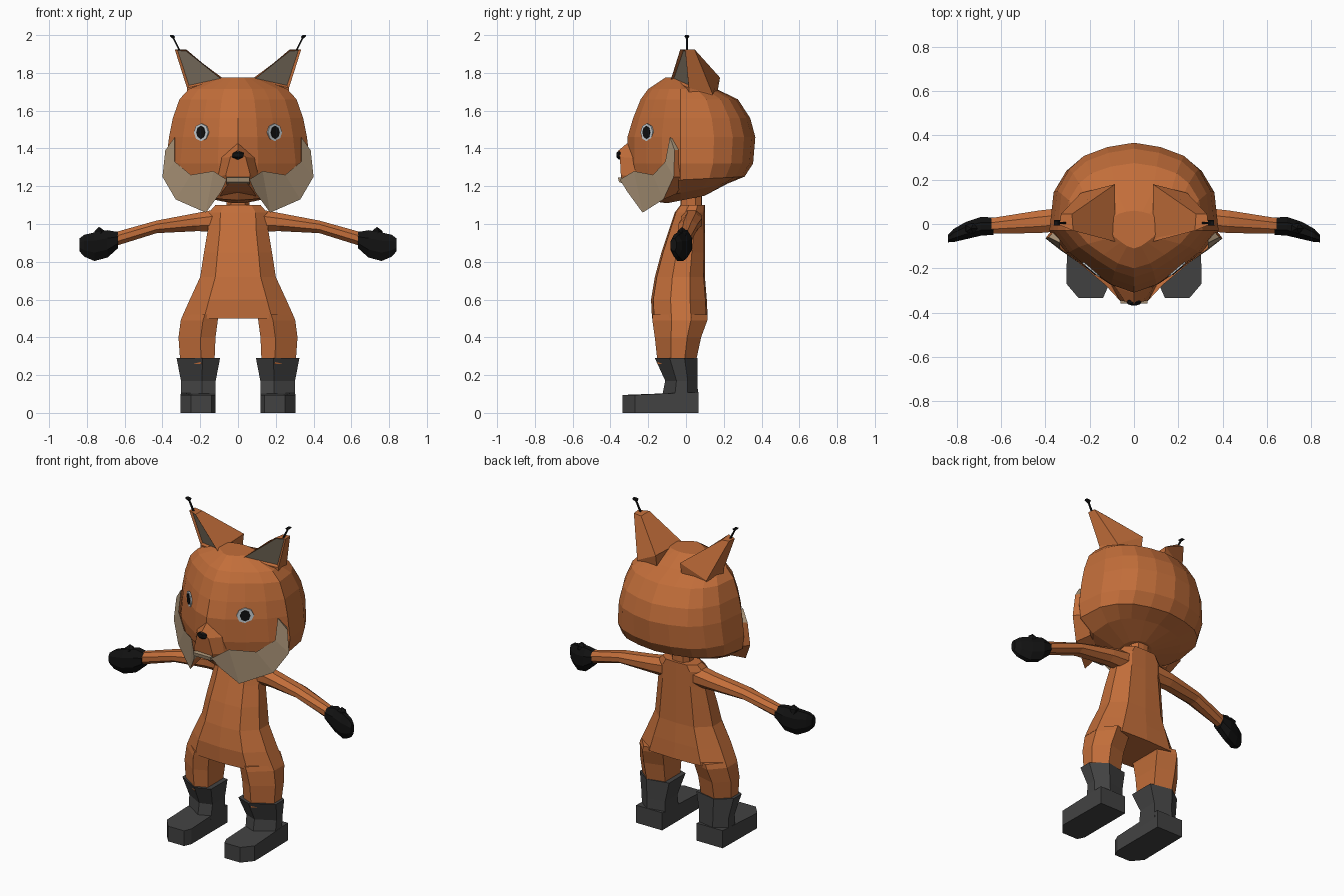
import bpy, bmesh, math
from mathutils import Vector


def material(name, color):
    m = bpy.data.materials.new(name)
    m.diffuse_color = (*color, 1)
    return m


FUR = material("orange fur", (0.54, 0.155, 0.042))
CREAM = material("cream fur", (0.41, 0.30, 0.19))
INNER = material("inner ear", (0.21, 0.17, 0.12))
BOOT = material("boot grey", (0.055, 0.055, 0.055))
BLACK = material("black", (0.006, 0.006, 0.006))
WHITE = material("eye white", (0.62, 0.67, 0.70))


def loft(name, rings, mats, side=1, pick=None, inset=None):
    """Skin a list of closed rings, cap both ends; side=-1 mirrors in x."""
    bm = bmesh.new()
    rows = [[bm.verts.new((p[0] * side, p[1], p[2])) for p in r] for r in rings]
    n = len(rows[0])
    for a, b in zip(rows, rows[1:]):
        for j in range(n):
            k = (j + 1) % n
            f = bm.faces.new((a[j], a[k], b[k], b[j]))
            f.material_index = pick(j) if pick else 0
    bm.faces.new(rows[0])
    bm.faces.new(rows[-1])
    bmesh.ops.recalc_face_normals(bm, faces=bm.faces)
    if inset is not None:
        # sink one panel and give it the second material
        bm.faces.ensure_lookup_table()
        f = bm.faces[inset]
        bmesh.ops.inset_individual(bm, faces=[f], thickness=0.014, depth=-0.012)
        f.material_index = 1
    mesh = bpy.data.meshes.new(name)
    bm.to_mesh(mesh)
    bm.free()
    for m in mats:
        mesh.materials.append(m)
    ob = bpy.data.objects.new(name, mesh)
    bpy.context.collection.objects.link(ob)
    return ob


def mirrored(half):
    """Close a half outline that starts and ends on x = 0."""
    return half + [(-x, y) for x, y in half[-2:0:-1]]


def section(pattern, z, cx, w, yf, yb):
    mid, h = (yf + yb) / 2, (yb - yf) / 2
    return [(cx + u * w, mid + v * h, z) for u, v in pattern]


def x_ring(x, cy, cz, ry, rz, n=8):
    """Ring in the yz plane, for arms and hands."""
    return [(x, cy + ry * math.cos((i + 0.5) * math.tau / n),
             cz + rz * math.sin((i + 0.5) * math.tau / n)) for i in range(n)]


def ball(name, center, scale, mat, sub=1):
    bm = bmesh.new()
    bmesh.ops.create_icosphere(bm, subdivisions=sub, radius=1)
    for v in bm.verts:
        v.co = Vector(c + a * s for c, a, s in zip(center, v.co, scale))
    mesh = bpy.data.meshes.new(name)
    bm.to_mesh(mesh)
    bm.free()
    mesh.materials.append(mat)
    bpy.context.collection.objects.link(bpy.data.objects.new(name, mesh))


# head: wedge-shaped face, rounded back
HEAD = mirrored([(0, -1), (0.28, -0.87), (0.53, -0.64), (0.8, -0.35), (1, 0),
                 (0.95, 0.45), (0.8, 0.70), (0.62, 0.85), (0.33, 0.95), (0, 1)])
levels = [(1.775, 0.11, -0.11, 0.06, 0), (1.715, 0.26, -0.20, 0.16, 0),
          (1.66, 0.31, -0.24, 0.275, 0), (1.56, 0.345, -0.28, 0.34, 0),
          (1.46, 0.365, -0.31, 0.367, 0), (1.32, 0.382, -0.31, 0.355, 0),
          (1.235, 0.37, -0.29, 0.31, 0.05), (1.17, 0.28, -0.22, 0.22, 0.2),
          (1.13, 0.10, -0.10, 0.10, 0.2)]
rings = []
for z, w, yf, yb, tilt in levels:
    ring = []
    for u, v in HEAD:
        y = -0.03 + (v * (yb + 0.03) if v > 0 else -v * (yf + 0.03))
        ring.append((u * w, y, z + tilt * y))
    rings.append(ring)
loft("head", rings, [FUR])

# snout, lip and nose
def snout_ring(half):
    return half + [(-x, y, z) for x, y, z in half[-1:0:-1]]


loft("snout", [
    snout_ring([(0, -0.24, 1.46), (0.13, -0.20, 1.36), (0.13, -0.20, 1.24), (0.10, -0.18, 1.14)]),
    snout_ring([(0, -0.315, 1.425), (0.085, -0.285, 1.35), (0.10, -0.28, 1.25), (0.08, -0.27, 1.175)]),
    snout_ring([(0, -0.362, 1.385), (0.04, -0.35, 1.355), (0.065, -0.345, 1.26), (0.05, -0.335, 1.215)])],
    [FUR])
loft("lip", [[(x, -0.33, 1.25), (x, -0.36, 1.245), (x, -0.355, 1.222), (x, -0.32, 1.21)]
             for x in (-0.06, 0.06)], [CREAM])
ball("nose", (0, -0.353, 1.365), (0.037, 0.018, 0.025), BLACK)

# torso and neck
BODY = mirrored([(0, -1), (0.6, -0.92), (1, -0.3), (1, 0.4), (0.6, 0.95), (0, 1)])
loft("torso", [section(BODY, z, 0, w, yf, yb) for z, w, yf, yb in [
    (0.50, 0.30, -0.18, 0.115), (0.60, 0.255, -0.185, 0.11), (0.72, 0.20, -0.165, 0.10),
    (0.85, 0.18, -0.13, 0.10), (0.97, 0.16, -0.09, 0.10), (1.06, 0.155, -0.06, 0.10),
    (1.10, 0.12, -0.03, 0.10)]], [FUR])
loft("neck", [section(BODY, z, 0, 0.06, -0.03, 0.085) for z in (1.07, 1.19)], [FUR])

LEG = [(-1, -0.7), (-0.2, -1), (1, -0.3), (1, 0.4), (0.2, 1), (-1, 0.75)]
SOLE = [(0.12, 0.065), (0.12, -0.29), (0.14, -0.335), (0.25, -0.335), (0.305, -0.27), (0.30, 0.065)]

for side, tag in ((-1, "left"), (1, "right")):
    # cheek ruff: cream outside, fur behind
    inner = [(0.335, -0.085, 1.46), (0.335, -0.11, 1.33), (0.25, -0.175, 1.26),
             (0.13, -0.275, 1.28), (0.06, -0.35, 1.235)]
    outer = [(0.385, -0.06, 1.39), (0.40, -0.065, 1.25), (0.33, -0.12, 1.13),
             (0.17, -0.23, 1.06), (0.09, -0.31, 1.17)]
    tucked = [(0.33, 0.0, 1.40), (0.35, 0.0, 1.25), (0.28, -0.05, 1.16),
              (0.13, -0.14, 1.13), (0.08, -0.22, 1.20)]
    loft(tag + "_cheek_ruff", list(zip(inner, outer, tucked)), [CREAM, FUR], side,
         pick=lambda j: 0 if j == 0 else 1)

    # ear with sunken front panel
    base = [(0.085, -0.08, 1.765), (0.27, 0.015, 1.72), (0.24, 0.14, 1.69), (0.085, 0.18, 1.775)]
    tip = [(0.275, -0.03, 1.925), (0.335, -0.005, 1.925), (0.33, 0.045, 1.925), (0.28, 0.045, 1.92)]
    root = [(x, y * 0.9, z - 0.1) for x, y, z in base]
    loft(tag + "_ear", [tip, base, root], [FUR, INNER], side, inset=0)

    # ear tuft: thin stalk with a flared end
    loft(tag + "_ear_tuft", [
        [(x + r * math.cos(a), 0.005 + r * math.sin(a), z) for a in (0.8, 2.37, 3.94, 5.51)]
        for x, z, r in [(0.31, 1.92, 0.007), (0.34, 1.98, 0.006), (0.347, 1.993, 0.018),
                        (0.352, 2.0, 0.012)]], [BLACK], side)

    # eye: white plate with a black pupil plate
    n = Vector((0.65, -0.76, 0)).normalized()
    t = Vector((-n.y, n.x, 0))
    c = Vector((0.192, -0.204, 1.485))
    for part, mat, rx, rz, d0, d1 in (("eye_white", WHITE, 0.05, 0.047, -0.002, 0.006),
                                      ("pupil", BLACK, 0.030, 0.034, 0.005, 0.010)):
        loft(f"{tag}_{part}", [
            [c + n * d + t * rx * math.cos(i * math.tau / 8) +
             Vector((0, 0, rz * math.sin(i * math.tau / 8))) for i in range(8)]
            for d in (d0, d1)], [mat], side)

    # arm, mitten and thumb
    loft(tag + "_arm", [x_ring(*r) for r in [
        (0.10, 0.03, 1.02, 0.06, 0.065), (0.22, 0.03, 1.01, 0.058, 0.052),
        (0.43, 0.01, 0.985, 0.055, 0.036), (0.66, -0.01, 0.917, 0.037, 0.040)]], [FUR], side)
    loft(tag + "_mitten", [x_ring(*r) for r in [
        (0.635, -0.01, 0.915, 0.042, 0.046), (0.69, -0.01, 0.895, 0.046, 0.078),
        (0.76, -0.03, 0.88, 0.042, 0.082), (0.815, -0.052, 0.885, 0.032, 0.062),
        (0.84, -0.066, 0.89, 0.018, 0.036)]], [BLACK], side)
    ball(tag + "_thumb", (side * 0.735, -0.02, 0.945), (0.034, 0.028, 0.04), BLACK)

    # leg
    loft(tag + "_leg", [section(LEG, *r) for r in [
        (0.52, 0.195, 0.095, -0.178, 0.113), (0.49, 0.205, 0.098, -0.178, 0.113),
        (0.40, 0.217, 0.098, -0.165, 0.08), (0.26, 0.215, 0.09, -0.15, 0.05)]], [FUR], side)

    # boot shaft and foot
    loft(tag + "_boot_shaft", [section(LEG, *r) for r in [
        (0.29, 0.21, 0.115, -0.165, 0.06), (0.17, 0.21, 0.092, -0.11, 0.06),
        (0.07, 0.21, 0.09, -0.13, 0.065)]], [BOOT], side)
    loft(tag + "_foot", [[(x, y, 0) for x, y in SOLE],
                         [(x, y, 0.095 if y < -0.2 else 0.11) for x, y in SOLE]], [BOOT], side)
